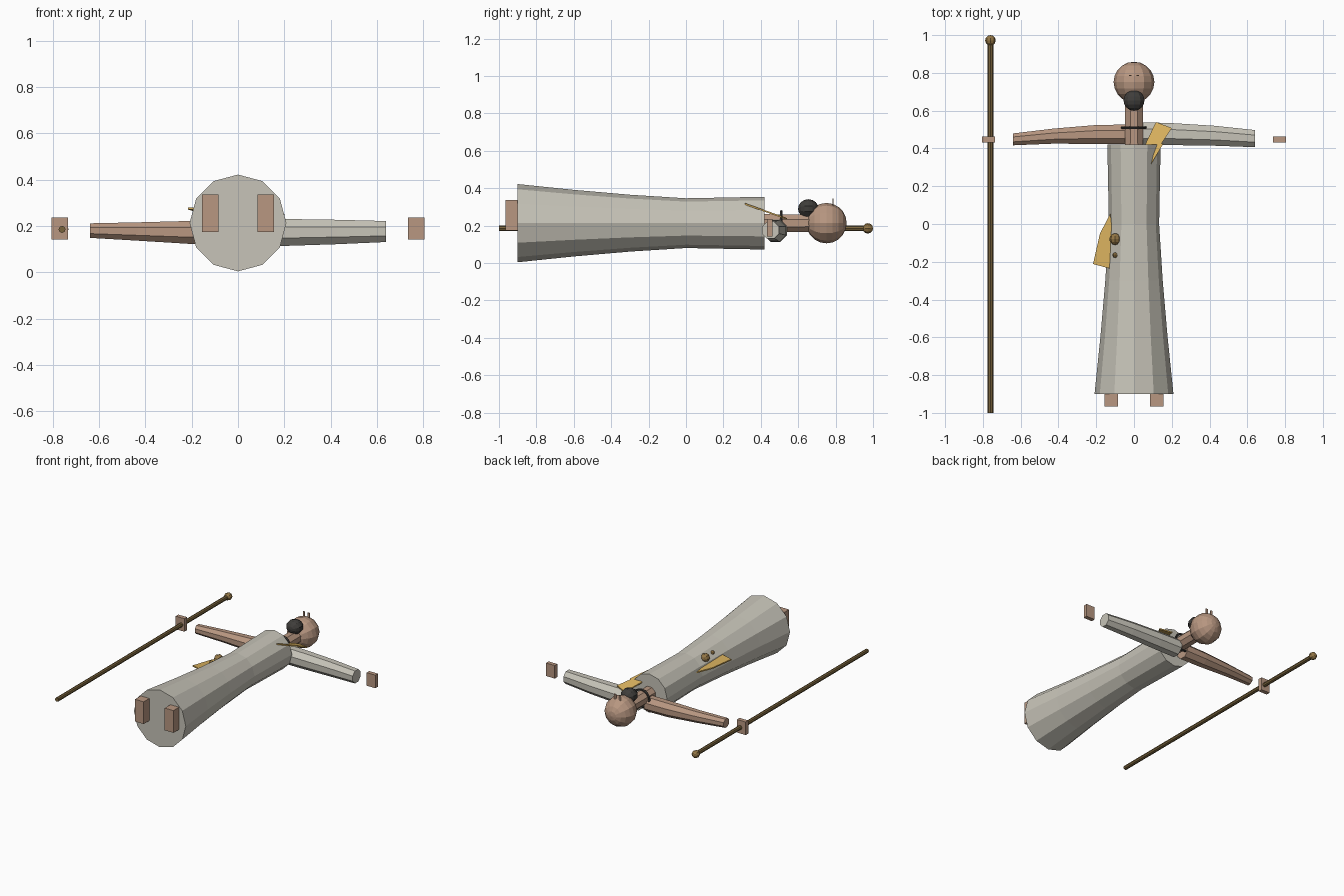
import bpy, bmesh, math
from mathutils import Vector

cube = bpy.data.objects.get("Cube")
if cube:
    bpy.data.objects.remove(cube)


def material(name, rgb):
    m = bpy.data.materials.new(name)
    m.use_nodes = True
    m.diffuse_color = (*rgb, 1)
    m.node_tree.nodes["Principled BSDF"].inputs["Base Color"].default_value = (*rgb, 1)
    return m


CLOTH = material("pale cloth", (0.57, 0.55, 0.48))
SKIN = material("skin", (0.48, 0.31, 0.22))
DARK = material("dark hair", (0.05, 0.047, 0.043))
GOLD = material("gold", (0.68, 0.43, 0.11))
WOOD = material("staff wood", (0.19, 0.125, 0.045))
BRASS = material("dull brass", (0.29, 0.18, 0.06))


def finish(name, bm, mat):
    bmesh.ops.recalc_face_normals(bm, faces=bm.faces)
    mesh = bpy.data.meshes.new(name)
    bm.to_mesh(mesh)
    bm.free()
    mesh.materials.append(mat)
    obj = bpy.data.objects.new(name, mesh)
    bpy.context.collection.objects.link(obj)
    return obj


def loft(name, mat, path, axis, sides, turn=0.0):
    """Capped tube through (centre, radius) stations, rings square to the axis."""
    bm = bmesh.new()
    rings = []
    for centre, r in path:
        ring = []
        for i in range(sides):
            a = 2 * math.pi * (i + turn) / sides
            u, v = r * math.sin(a), r * math.cos(a)
            offset = (u, 0, v) if axis == "y" else (0, u, v)
            ring.append(bm.verts.new(Vector(centre) + Vector(offset)))
        rings.append(ring)
    for a, b in zip(rings, rings[1:]):
        for i in range(sides):
            j = (i + 1) % sides
            bm.faces.new((a[i], a[j], b[j], b[i]))
    bm.faces.new(rings[0])
    bm.faces.new(rings[-1])
    return finish(name, bm, mat)


def ball(name, mat, centre, radii, segments=12, rings=10):
    bm = bmesh.new()
    bmesh.ops.create_uvsphere(bm, u_segments=segments, v_segments=rings, radius=1)
    for v in bm.verts:  # poles run along the body
        x, y, z = v.co
        v.co = Vector(centre) + Vector((x * radii[0], z * radii[1], -y * radii[2]))
    return finish(name, bm, mat)


def box(name, mat, centre, size):
    bm = bmesh.new()
    bmesh.ops.create_cube(bm, size=1)
    for v in bm.verts:
        v.co = Vector(centre) + v.co * Vector(size)
    return finish(name, bm, mat)


def plate(name, mat, outline, height, thickness=0.009):
    """Thin sheet whose height follows a slope along y."""
    bm = bmesh.new()
    face = bm.faces.new([bm.verts.new((x, y, height(y))) for x, y in outline])
    new = bmesh.ops.extrude_face_region(bm, geom=[face])["geom"]
    for v in new:
        if isinstance(v, bmesh.types.BMVert):
            v.co.z -= thickness
    return finish(name, bm, mat)


MID = 0.213  # height of the body axis

# Robe
loft("robe_skirt", CLOTH, [((0, y, MID), r) for y, r in
     ((-0.9, 0.209), (-0.6, 0.178), (-0.3, 0.152), (0, 0.133))], "y", 12)
loft("robe_torso", CLOTH, [((0, 0, MID), 0.133), ((0, 0.42, MID), 0.141)], "y", 12)

# Arms: one bare, one sleeved
loft("right_arm", SKIN, [((-0.03, 0.475, 0.172), 0.056), ((-0.2, 0.474, 0.172), 0.054),
     ((-0.43, 0.465, 0.176), 0.043), ((-0.64, 0.448, 0.18), 0.034)], "x", 8, 0.5)
loft("left_sleeve", CLOTH, [((0.03, 0.479, 0.172), 0.065), ((0.2, 0.476, 0.172), 0.063),
     ((0.43, 0.467, 0.174), 0.057), ((0.64, 0.452, 0.176), 0.049)], "x", 8, 0.5)

# Hands and feet
for side, s in (("right", -1), ("left", 1)):
    box(side + "_hand", SKIN, (s * 0.77, 0.447, 0.188), (0.07, 0.03, 0.095))
    box(side + "_foot", SKIN, (s * 0.12, -0.925, 0.256), (0.07, 0.08, 0.162))

# Neck, necklace and head
loft("neck", SKIN, [((0, 0.41, MID), 0.052), ((0, 0.66, MID), 0.05)], "y", 8, 0.5)
bpy.ops.mesh.primitive_torus_add(major_segments=16, minor_segments=6, major_radius=0.062,
                                 minor_radius=0.008, location=(0, 0.51, MID),
                                 rotation=(math.pi / 2, 0, 0))
necklace = bpy.context.object
necklace.name = "necklace"
necklace.data.materials.append(DARK)
ball("head", SKIN, (0, 0.751, MID), (0.108, 0.108, 0.108))
ball("beard", DARK, (0, 0.654, 0.29), (0.058, 0.055, 0.051), 10, 8)
for side, s in (("right", -1), ("left", 1)):
    box(side + "_eye", SKIN, (s * 0.02, 0.787, 0.315), (0.014, 0.005, 0.06))

# Gold bolt-shaped ornaments
plate("shoulder_bolt", GOLD, [(0.116, 0.54), (0.2, 0.508), (0.145, 0.425), (0.155, 0.425),
      (0.09, 0.316), (0.112, 0.405), (0.055, 0.412)], lambda y: 0.32 - 0.355 * (y - 0.316))
plate("hip_plate", GOLD, [(-0.125, 0.055), (-0.18, -0.05), (-0.217, -0.212),
      (-0.13, -0.235), (-0.11, -0.1)], lambda y: 0.267 - 0.06 * y)
ball("hip_knob", BRASS, (-0.1, -0.08, 0.31), (0.031, 0.031, 0.031), 8, 6)
ball("hip_stud", BRASS, (-0.1, -0.165, 0.315), (0.014, 0.014, 0.014), 8, 6)

# Staff
loft("staff", WOOD, [((-0.76, -1, 0.185), 0.015), ((-0.76, 0.97, 0.185), 0.015)], "y", 8)
ball("staff_knob", BRASS, (-0.76, 0.972, 0.185), (0.028, 0.028, 0.028), 8, 6)
